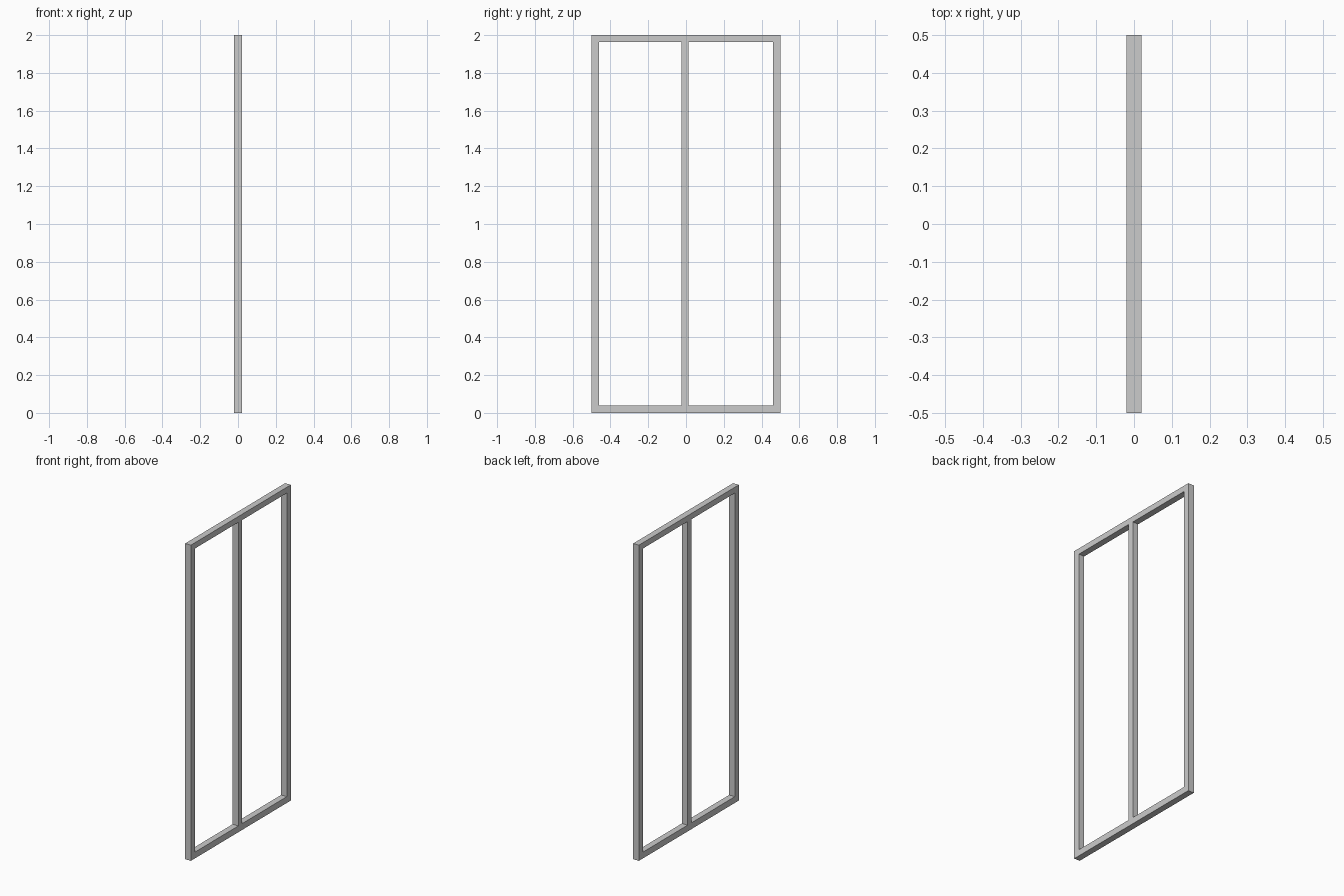
import bpy, bmesh

if "Cube" in bpy.data.objects:
    bpy.data.objects.remove(bpy.data.objects["Cube"])

DEPTH = 0.04    # thickness of every bar along x


def prism(name, outline):
    """Extrude a closed (y, z) outline through the frame depth."""
    bm = bmesh.new()
    face = bm.faces.new([bm.verts.new((-DEPTH / 2, y, z)) for y, z in outline])
    ext = bmesh.ops.extrude_face_region(bm, geom=[face])
    verts = [v for v in ext["geom"] if isinstance(v, bmesh.types.BMVert)]
    bmesh.ops.translate(bm, verts=verts, vec=(DEPTH, 0, 0))
    bmesh.ops.recalc_face_normals(bm, faces=bm.faces)
    mesh = bpy.data.meshes.new(name)
    bm.to_mesh(mesh)
    bm.free()
    obj = bpy.data.objects.new(name, mesh)
    bpy.context.collection.objects.link(obj)
    return obj


def bar(name, y0, y1, z0, z1):
    return prism(name, [(y0, z0), (y1, z0), (y1, z1), (y0, z1)])


# Side posts and head rail as one continuous arch
prism("side_posts_and_head", [(-0.5, 0.04), (-0.46, 0.04), (-0.46, 1.963), (0.46, 1.963),
                              (0.46, 0.04), (0.5, 0.04), (0.5, 2.0), (-0.5, 2.0)])
# Sill rail and centre post
bar("sill_rail", -0.5, 0.5, 0.0, 0.04)
bar("centre_post", -0.025, 0.013, 0.04, 1.963)
